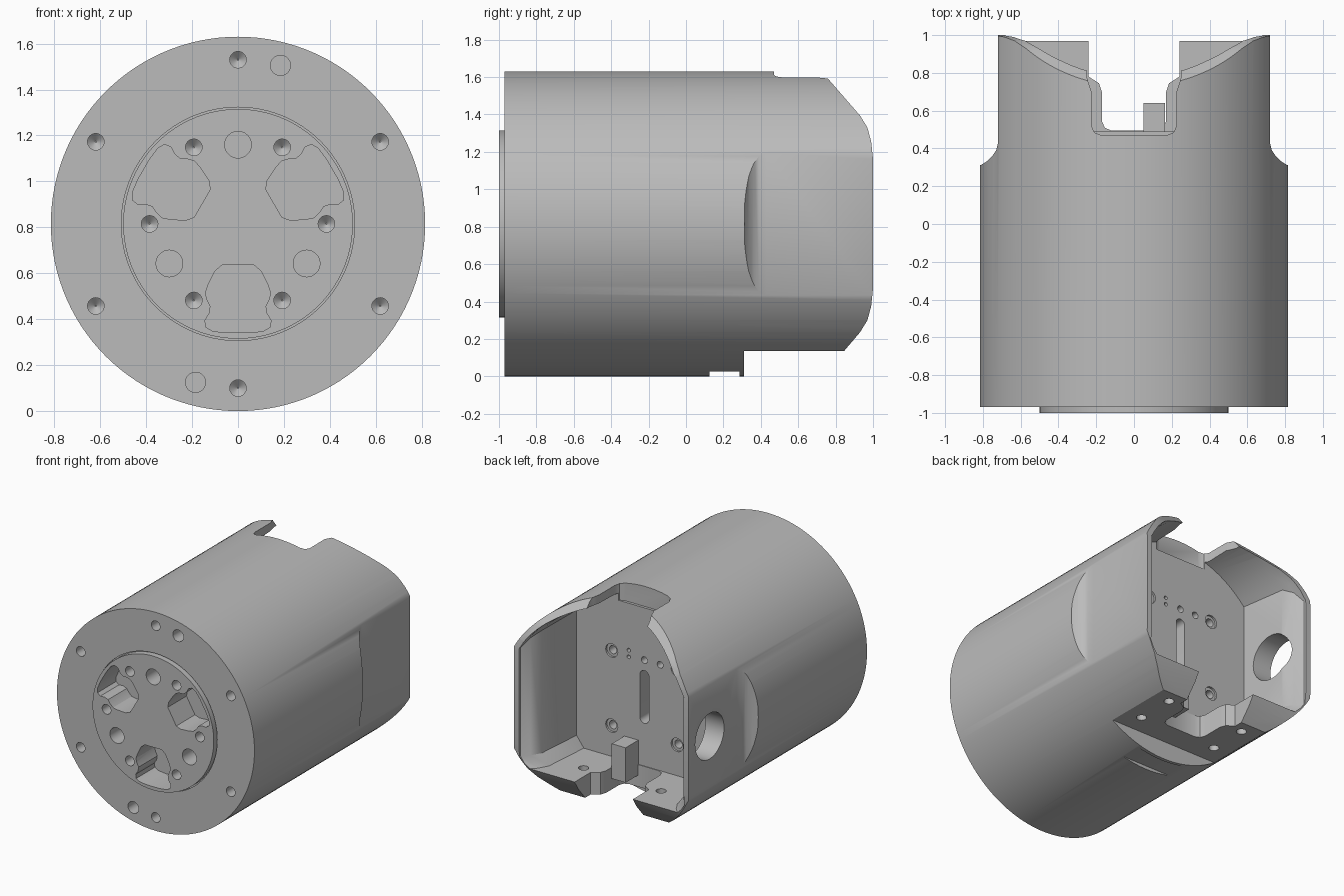
import bpy, bmesh, math
from mathutils import Vector

if "Cube" in bpy.data.objects:
    bpy.data.objects.remove(bpy.data.objects["Cube"])

CZ = 0.815          # height of the cylinder axis
R = 0.815           # outer radius
FLOOR = 0.49        # depth of the rear cavity floor

grey = bpy.data.materials.new("machined_grey")
grey.use_nodes = True
grey.diffuse_color = (0.5, 0.5, 0.5, 1)
grey.node_tree.nodes["Principled BSDF"].inputs["Base Color"].default_value = (0.5, 0.5, 0.5, 1)


def place(axis, u, v, a):
    return {"x": Vector((a, u, v)), "y": Vector((u, a, v)), "z": Vector((u, v, a))}[axis]


def loft(bm, sections):
    """Skin equal-length closed sections and cap both ends."""
    rings = [[bm.verts.new(p) for p in s] for s in sections]
    n = len(rings[0])
    for a, b in zip(rings, rings[1:]):
        for i in range(n):
            j = (i + 1) % n
            bm.faces.new((a[i], a[j], b[j], b[i]))
    bm.faces.new(rings[0])
    bm.faces.new(rings[-1])


def prism(bm, axis, pts, a, b):
    loft(bm, [[place(axis, u, v, d) for u, v in pts] for d in (a, b)])


def lathe(bm, axis, u, v, profile, n=24):
    """Round solid along an axis from (radius, position) pairs."""
    ang = [2 * math.pi * i / n for i in range(n)]
    loft(bm, [[place(axis, u + r * math.cos(t), v + r * math.sin(t), d) for t in ang]
              for r, d in profile])


def box(bm, x, y, z):
    prism(bm, "z", [(x[0], y[0]), (x[1], y[0]), (x[1], y[1]), (x[0], y[1])], *z)


def make(name, bm):
    bmesh.ops.recalc_face_normals(bm, faces=bm.faces)
    me = bpy.data.meshes.new(name)
    bm.to_mesh(me)
    bm.free()
    ob = bpy.data.objects.new(name, me)
    bpy.context.collection.objects.link(ob)
    me.materials.append(grey)
    return ob


def carve(target, bm, op="DIFFERENCE"):
    cutter = make("cutter", bm)
    cutter.hide_render = True
    mod = target.modifiers.new("carve", "BOOLEAN")
    mod.operation, mod.solver, mod.object = op, "EXACT", cutter
    bpy.context.view_layer.objects.active = target
    bpy.ops.object.modifier_apply(modifier=mod.name)
    bpy.data.objects.remove(cutter)


# Housing: turned body with a raised front flange
bm = bmesh.new()
lathe(bm, "y", 0, CZ, [(0.5, -1), (0.5, -0.955), (0.508, -0.955), (0.508, -0.97),
                       (R, -0.97), (R, 1.05)], 120)
housing = make("housing", bm)

# Side outline: sloped, rounded rear corners and flat underside
top = [(1, 0.345), (0.99, 0.44), (0.97, 0.515), (0.93, 0.58), (0.63, 0.925)]
outline = [(-2, -1), (0.31, -1), (0.31, 0.135), (0.845, 0.135)]
outline += [(y, CZ - h) for y, h in reversed(top[:4])]
outline += [(y, CZ + h) for y, h in top] + [(-2, CZ + 0.925)]
bm = bmesh.new()
prism(bm, "x", outline, -2, 2)
carve(housing, bm, "INTERSECT")

# Flattened cheeks with a fillet into the round body, and a shallow base groove
cheek = [(1, 0.312), (0.81, 0.312), (0.775, 0.335), (0.75, 0.36), (0.73, 0.39),
         (0.72, 0.43), (0.72, 1.2), (1, 1.2)]
bm = bmesh.new()
for s in (-1, 1):
    prism(bm, "z", [(s * x, y) for x, y in cheek], -0.2, 2)
box(bm, (-0.5, 0.5), (0.125, 0.285), (-0.1, 0.025))
carve(housing, bm)


# Rear cavity, opening out towards the rim
def cavity_section(y, half, r, low=0.3):
    a = math.acos(half / r)
    pts = [(half - 0.06, low), (half, low + 0.08)]
    arc = [a + (math.pi - 2 * a) * i / 24 for i in range(25)]
    pts += [(r * math.cos(t), CZ + r * math.sin(t)) for t in arc]
    pts += [(-half, low + 0.08), (-half + 0.06, low)]
    return [place("y", u, v, y) for u, v in pts]


bm = bmesh.new()
loft(bm, [cavity_section(*s) for s in ((FLOOR, 0.56, 0.75), (0.86, 0.59, 0.76),
                                       (0.93, 0.63, 0.77), (0.98, 0.68, 0.775),
                                       (1.1, 0.68, 0.775))])
carve(housing, bm)


# Upper cable notch and lower bracket slot, both flaring at the rear
def notch(bm, half, flare, front, z):
    side = [(half - 0.05, front), (half - 0.015, front + 0.015), (half, front + 0.05),
            (half, 0.7), (half + 0.015, 0.745), (flare, 0.78), (flare, 1.2)]
    prism(bm, "z", side + [(-x, y) for x, y in reversed(side)], *z)


bm = bmesh.new()
notch(bm, 0.225, 0.25, 0.47, (1.48, 2))
notch(bm, 0.17, 0.24, FLOOR + 0.005, (-0.1, 0.4))
# Cable hole in one cheek
lathe(bm, "x", 0.75, CZ, [(0.17, -1), (0.17, -0.4)], 40)
# Bracket screw holes
for x in (-0.32, 0.32):
    lathe(bm, "z", x, 0.75, [(0.035, 0.1), (0.035, 0.35)])
    lathe(bm, "z", x, 0.46, [(0.035, 0.1), (0.035, 0.25)])
carve(housing, bm)

# Cavity floor: long slot, counterbored screws and small pin holes
bm = bmesh.new()
w, h = 0.037, 0.16
ends = [math.pi * i / 10 for i in range(11)]
slot = [(w * math.cos(t), CZ + h + w * math.sin(t)) for t in ends]
slot += [(-w * math.cos(t), CZ - h - w * math.sin(t)) for t in ends]
prism(bm, "y", slot, 0.3, 0.6)
for x in (-0.27, 0.27):
    for z in (0.53, 1.09):
        lathe(bm, "y", x, z, [(0.05, 0.52), (0.05, 0.475), (0.03, 0.475), (0.03, 0.4)])
for x, z, r in ((0, 1.09, 0.025), (-0.13, 1.09, 0.025), (0.13, 1.08, 0.014), (0.13, 1.13, 0.014)):
    lathe(bm, "y", x, z, [(r, 0.52), (r, 0.42)], 16)
carve(housing, bm)

# Front face: drilled screw holes, dowel holes and three lobed pockets
bm = bmesh.new()


def drill(x, z, r, tip=0.003):
    lathe(bm, "y", x, z, [(r, -1.05), (r, -0.87), (tip, -0.84)])


for k in range(6):
    a = math.radians(60 * k)
    drill(0.385 * math.cos(a), CZ + 0.385 * math.sin(a), 0.036)
    a += math.radians(30)
    drill(0.715 * math.cos(a), CZ + 0.715 * math.sin(a), 0.036)
for s in (-1, 1):
    lathe(bm, "y", s * 0.185, CZ + s * 0.69, [(0.044, -1.05), (0.044, -0.85)])

lobe = [(0.07, 0.18), (0.1, 0.205), (0.13, 0.265), (0.142, 0.3), (0.135, 0.33),
        (0.12, 0.36), (0.125, 0.39), (0.144, 0.42), (0.14, 0.45), (0.11, 0.467), (0.05, 0.474)]
lobe += [(-t, r) for t, r in reversed(lobe)]
for k in range(3):
    a = math.radians(30 + 120 * k)
    c, s = math.cos(a), math.sin(a)
    prism(bm, "y", [(r * c - t * s, CZ + r * s + t * c) for t, r in lobe], -1.05, -0.78)
    lathe(bm, "y", -0.345 * c, CZ - 0.345 * s, [(0.058, -1.05), (0.058, -0.85)], 32)
carve(housing, bm)

# Connector post standing in the cavity
bm = bmesh.new()
box(bm, (0.05, 0.165), (0.47, 0.64), (0.22, 0.48))
post = make("connector_post", bm)

for ob in (housing, post):
    bpy.ops.object.select_all(action="DESELECT")
    ob.select_set(True)
    bpy.context.view_layer.objects.active = ob
    bpy.ops.object.shade_smooth_by_angle(angle=math.radians(30))
